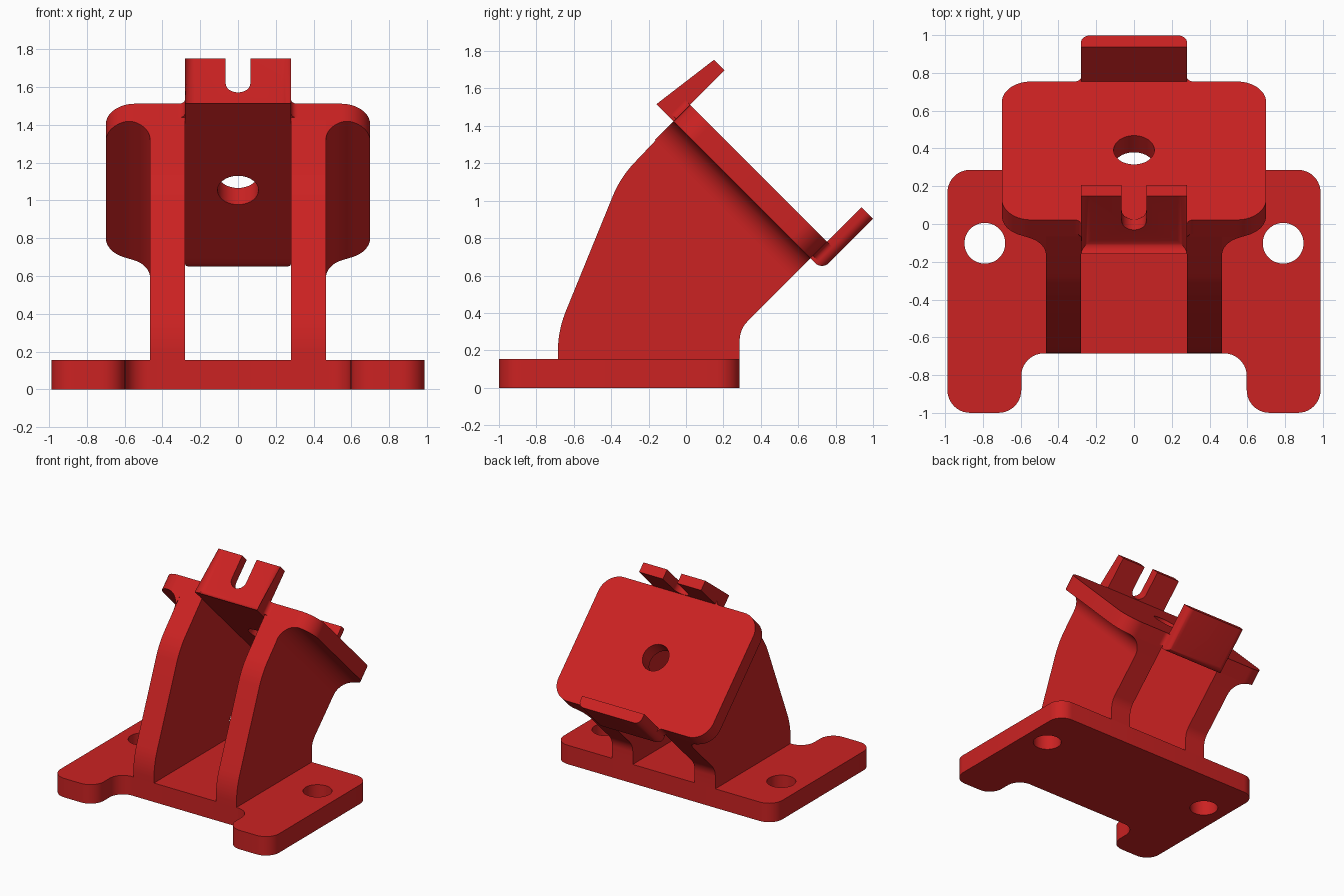
import bpy, bmesh
from math import pi, sin, cos, tan, atan2, sqrt
from mathutils import Matrix, Vector

if "Cube" in bpy.data.objects:
    bpy.data.objects.remove(bpy.data.objects["Cube"])

red = bpy.data.materials.new("red_plastic")
red.diffuse_color = (0.6, 0.016, 0.016, 1)
red.use_nodes = True
red.node_tree.nodes["Principled BSDF"].inputs["Base Color"].default_value = red.diffuse_color

TILT = Matrix.Rotation(-pi / 4, 4, 'X')             # local x, u (downslope), v (plate normal)
SIDE = Matrix(((0, 0, 1, 0), (1, 0, 0, 0), (0, 1, 0, 0), (0, 0, 0, 1)))  # yz profile along x
V0, V1, VTOP = 0.96, 1.085, 1.345                   # plate underside, plate top, tab tips
U0, U1, HX, RC = -1.054, -0.018, 0.70, 0.155        # plate extents and corner radius
TAB, WALL = 0.28, 0.466                             # tab half width, wall outer face


def rounded(pts, n=10):
    """Round the corners of a closed profile of (a, b, radius)."""
    out = []
    for i, (a, b, r) in enumerate(pts):
        p = Vector((a, b))
        if not r:
            out.append(p)
            continue
        d1 = (Vector(pts[i - 1][:2]) - p).normalized()
        d2 = (Vector(pts[(i + 1) % len(pts)][:2]) - p).normalized()
        ang = d1.angle(d2)
        c = p + (d1 + d2).normalized() * (r / sin(ang / 2))
        s = p + d1 * (r / tan(ang / 2)) - c
        start = atan2(s.y, s.x)
        turn = (pi - ang) * (1 if d1.x * d2.y - d1.y * d2.x < 0 else -1)
        out += [c + Vector((cos(start + turn * k / n), sin(start + turn * k / n))) * r
                for k in range(n + 1)]
    return out


def circle(x, y, r, n=48):
    return [(x + r * cos(2 * pi * k / n), y + r * sin(2 * pi * k / n)) for k in range(n)]


def finish(name, bm, matrix=Matrix()):
    bmesh.ops.remove_doubles(bm, verts=bm.verts, dist=1e-5)
    bmesh.ops.recalc_face_normals(bm, faces=bm.faces)
    bm.transform(matrix)
    me = bpy.data.meshes.new(name)
    bm.to_mesh(me)
    bm.free()
    me.materials.clear()
    me.materials.append(red)
    ob = bpy.data.objects.new(name, me)
    bpy.context.collection.objects.link(ob)
    return ob


def prism(name, loops, z0, z1, matrix=Matrix()):
    """Extrude an outline with optional hole loops from z0 to z1."""
    cu = bpy.data.curves.new(name, 'CURVE')
    cu.dimensions, cu.fill_mode, cu.extrude = '2D', 'BOTH', (z1 - z0) / 2
    for loop in loops:
        sp = cu.splines.new('POLY')
        sp.points.add(len(loop) - 1)
        for pt, co in zip(sp.points, loop):
            pt.co = (co[0], co[1], 0, 1)
        sp.use_cyclic_u = True
    tmp = bpy.data.objects.new(name + "_curve", cu)
    bpy.context.collection.objects.link(tmp)
    me = bpy.data.meshes.new_from_object(tmp.evaluated_get(bpy.context.evaluated_depsgraph_get()))
    bm = bmesh.new()
    bm.from_mesh(me)
    bpy.data.objects.remove(tmp)
    bpy.data.meshes.remove(me)
    return finish(name, bm, matrix @ Matrix.Translation((0, 0, (z0 + z1) / 2)))


def tab(name, inner, outer):
    """Upright tab on a plate edge; its outer face is rounded on three sides."""
    bm = bmesh.new()
    bmesh.ops.create_cube(bm, size=1)
    for v in bm.verts:
        v.co = (v.co.x * 2 * TAB, outer if v.co.y > 0 else inner, VTOP if v.co.z > 0 else V0)
    edges = [e for e in bm.edges if all(abs(v.co.y - outer) < 1e-4 for v in e.verts)
             and not all(v.co.z > V1 for v in e.verts)]
    bmesh.ops.bevel(bm, geom=edges, offset=0.05, segments=8, profile=0.5, affect='EDGES')
    return finish(name, bm, TILT)


# base plate with front notch and two screw holes
half = [(0.597, -0.685, 0.12), (0.597, -1, 0.12), (0.988, -1, 0.12), (0.988, 0.287, 0.12)]
base = rounded(half + [(-x, y, r) for x, y, r in reversed(half)])
prism("base_plate", [base, circle(0.79, -0.102, 0.108), circle(-0.79, -0.102, 0.108)], 0, 0.155)

# tilted mounting plate with centre hole
plate = rounded([(-HX, U0, RC), (HX, U0, RC), (HX, U1, RC), (-HX, U1, RC)], 14)
prism("mounting_plate", [plate, circle(0, (U0 + U1) / 2 + 0.005, 0.108)], V0, V1, TILT)

# two side walls
q = sqrt(2)
profile = rounded([(-0.685, 0.155, 0), (-0.685, 0.305, 0.57), (-0.351, 1.124, 0.57),
                   ((U0 + V0) / q, (V0 - U0) / q, 0), ((U1 + V0) / q, (V0 - U1) / q, 0),
                   (0.287, 0.287 - U1 * q, 0.14), (0.287, 0.155, 0)])
for side, x0, x1 in (("right", TAB, WALL), ("left", -WALL, -TAB)):
    prism(side + "_wall", [profile], x0, x1, SIDE)

# concave fillets from walls to plate, trimmed to the plate's rounded corners
R, N = 0.14, 16
for side, s in (("right", 1), ("left", -1)):
    bm = bmesh.new()
    rows = []
    for k in range(N + 1):
        a = pi / 2 * k / N
        x, v = WALL + R * (1 - cos(a)), V0 - R * (1 - sin(a))
        over = max(0, x - (HX - RC))
        trim = RC - sqrt(RC * RC - over * over)
        rows.append([bm.verts.new((s * x, u, z)) for u, z in
                     ((U0 + trim, V0), (U0 + trim, v), (U1 - trim, v), (U1 - trim, V0))])
    for r0, r1 in zip(rows, rows[1:]):
        for j in range(3):
            bm.faces.new((r0[j], r0[j + 1], r1[j + 1], r1[j]))
    finish(side + "_wall_fillet", bm, TILT)

# lower and upper tabs
tab("lower_tab", U1, 0.068)
upper = tab("upper_tab", U0, -1.134)

# slot in the upper tab
w = 0.065
slot = [(w, 1.5), (-w, 1.5)] + [(w * cos(pi + pi * k / 20), V1 + 0.005 + w + w * sin(pi + pi * k / 20))
                                for k in range(21)]
cutter = prism("slot_cutter", [slot], 1.0, 1.25, TILT @ Matrix.Rotation(pi / 2, 4, 'X'))
cutter.hide_render = True
mod = upper.modifiers.new("slot", 'BOOLEAN')
mod.object, mod.operation, mod.solver = cutter, 'DIFFERENCE', 'EXACT'
cut = bpy.data.meshes.new_from_object(upper.evaluated_get(bpy.context.evaluated_depsgraph_get()))
upper.modifiers.clear()
upper.data = cut
bpy.data.objects.remove(cutter)

# small fillets where the tabs meet the plate edge
f = 0.035
for end, u, d in (("upper", U0, -1), ("lower", U1, 1)):
    for side, s in (("right", 1), ("left", -1)):
        arc = [(s * (TAB + f - f * cos(pi / 2 * k / 8)), u + d * (f - f * sin(pi / 2 * k / 8)))
               for k in range(9)]
        prism(f"{end}_{side}_tab_fillet", [[(s * TAB, u)] + arc], V0 + 0.02, V1, TILT)

# smooth curved surfaces, keep edges sharp
bpy.ops.object.select_all(action='DESELECT')
for ob in bpy.context.collection.objects:
    ob.select_set(True)
    bpy.context.view_layer.objects.active = ob
bpy.ops.object.shade_smooth_by_angle()
